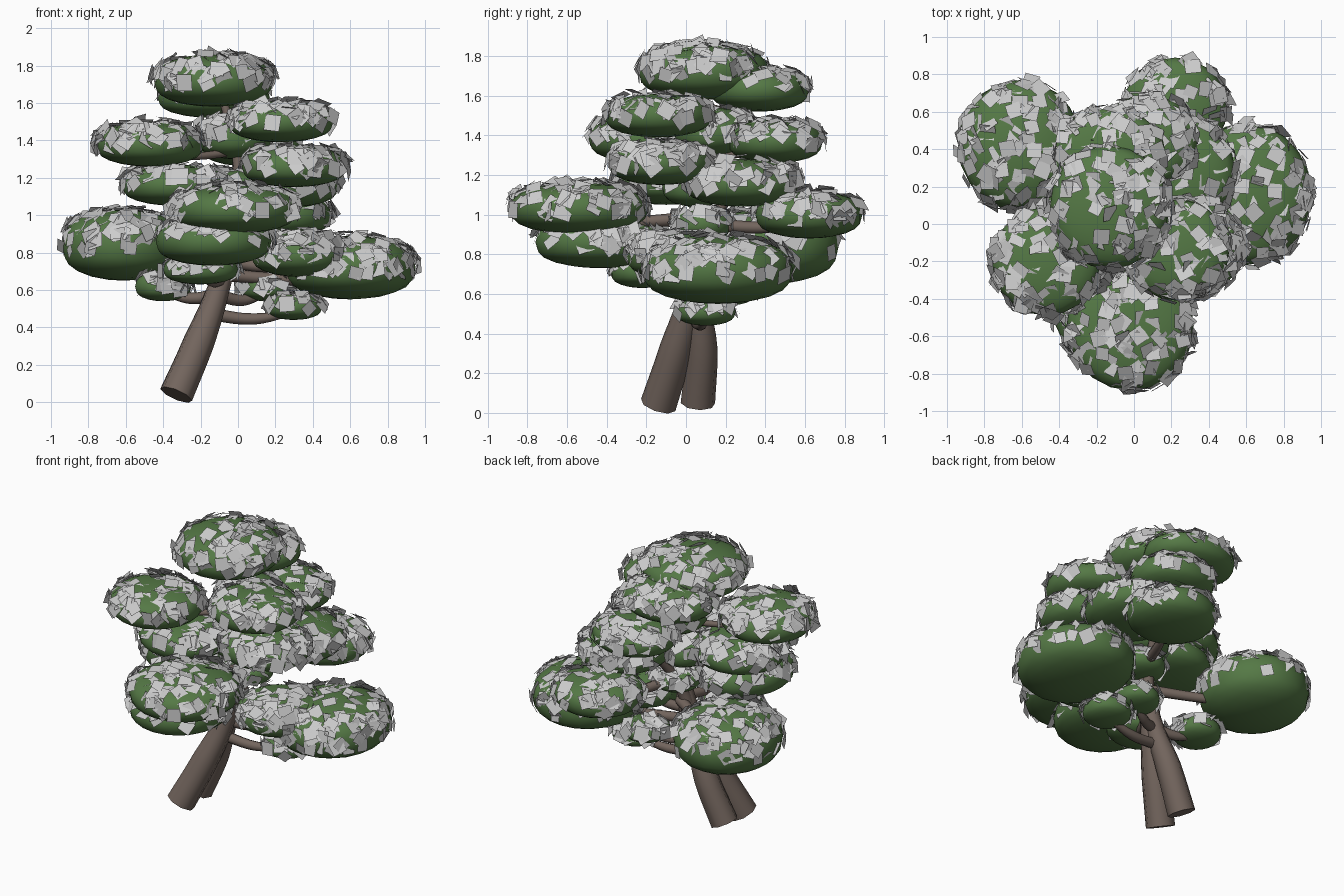
import bpy, bmesh, math, random
from mathutils import Vector, Matrix

if "Cube" in bpy.data.objects:
    bpy.data.objects.remove(bpy.data.objects["Cube"])
random.seed(4)

def material(name, col):
    m = bpy.data.materials.new(name)
    m.diffuse_color = (*col, 1)
    m.use_nodes = True
    m.node_tree.nodes["Principled BSDF"].inputs["Base Color"].default_value = m.diffuse_color
    return m

BARK = material("bark", (0.17, 0.13, 0.11))
GREEN = material("foliage_green", (0.09, 0.19, 0.06))

def finish(bm, name, mat=None, smooth=True):
    me = bpy.data.meshes.new(name)
    bm.to_mesh(me)
    bm.free()
    for p in me.polygons:
        p.use_smooth = smooth
    if mat:
        me.materials.append(mat)
    ob = bpy.data.objects.new(name, me)
    bpy.context.collection.objects.link(ob)
    return ob

def limb(name, pts):
    """Tapered tube through (x, y, z, radius) points."""
    cu = bpy.data.curves.new(name, 'CURVE')
    cu.dimensions = '3D'
    cu.bevel_depth = 1
    cu.bevel_resolution = 2
    cu.use_fill_caps = True
    sp = cu.splines.new('BEZIER')
    sp.resolution_u = 5
    sp.bezier_points.add(len(pts) - 1)
    for b, (x, y, z, r) in zip(sp.bezier_points, pts):
        b.co = (x, y, z)
        b.radius = r
        b.handle_left_type = b.handle_right_type = 'AUTO'
    cu.materials.append(BARK)
    ob = bpy.data.objects.new(name, cu)
    bpy.context.collection.objects.link(ob)

# foliage pads: centre x, y, z, radii x, y, z (last three fill the crown centre)
PADS = [
    (-0.13, 0.09, 1.72, 0.32, 0.33, 0.14),
    (-0.13, 0.37, 1.63, 0.30, 0.25, 0.11),
    (0.23, -0.14, 1.50, 0.28, 0.27, 0.11),
    (-0.47, -0.20, 1.38, 0.29, 0.29, 0.12),
    (0.07, 0.45, 1.37, 0.27, 0.24, 0.11),
    (0.30, -0.13, 1.26, 0.28, 0.26, 0.11),
    (-0.33, -0.10, 1.16, 0.29, 0.27, 0.11),
    (0.26, 0.28, 1.16, 0.28, 0.29, 0.12),
    (0.22, 0.62, 1.00, 0.28, 0.27, 0.12),
    (-0.02, -0.54, 1.03, 0.34, 0.35, 0.13),
    (-0.13, -0.43, 0.86, 0.31, 0.33, 0.13),
    (-0.61, 0.42, 0.84, 0.33, 0.35, 0.19),
    (0.60, 0.16, 0.72, 0.35, 0.38, 0.17),
    (0.33, -0.03, 0.79, 0.26, 0.27, 0.12),
    (0.30, 0.10, 0.51, 0.15, 0.15, 0.07),
    (-0.40, 0.12, 0.62, 0.15, 0.15, 0.08),
    (0.15, 0.20, 0.61, 0.14, 0.15, 0.07),
    (-0.20, -0.22, 0.71, 0.20, 0.16, 0.08),
    (-0.02, 0.14, 1.42, 0.20, 0.20, 0.12),
    (-0.02, 0.05, 1.14, 0.17, 0.17, 0.10),
    (0.02, 0.08, 0.95, 0.16, 0.15, 0.08),
]
SQUARE = 0.75   # below 1 squares the shoulders into a cushion

def pad(name, x, y, z, rx, ry, rz):
    bm = bmesh.new()
    bmesh.ops.create_icosphere(bm, subdivisions=3, radius=1)
    for v in bm.verts:
        c = v.co
        v.co = (x + c.x * rx, y + c.y * ry,
                z + math.copysign(abs(c.z) ** SQUARE, c.z) * rz)
    finish(bm, name, GREEN)

def leaf_cards(name, x, y, z, rx, ry, rz):
    """Square cards half sunk into the upper part of a pad."""
    bm = bmesh.new()
    for i in range(int(1150 * rx * ry) + 25):
        h = random.uniform(-0.1, 1)
        a = random.uniform(0, math.tau)
        w = math.sqrt(1 - h * h)
        hz = math.copysign(abs(h) ** SQUARE, h)
        d = Vector((w * math.cos(a), w * math.sin(a), hz))
        n = Vector((d.x / rx, d.y / ry, h * 0.9 / rz)).normalized()
        n = (n + Vector([random.gauss(0, 0.24) for _ in range(3)])).normalized()
        co = Vector((x + d.x * rx, y + d.y * ry, z + d.z * rz)) \
            + n * random.uniform(-0.012, 0.022)
        k = random.uniform(0.033, 0.045)
        m = Matrix.Translation(co) @ n.to_track_quat('Z', 'Y').to_matrix().to_4x4() \
            @ Matrix.Rotation(random.uniform(0, math.tau), 4, 'Z')
        bm.faces.new([bm.verts.new(m @ Vector(p)) for p in
                      ((-k, -k, 0), (k, -k, 0), (k, k, 0), (-k, k, 0))])
    finish(bm, name, smooth=False)

for i, p in enumerate(PADS):
    pad(f"foliage_pad_{i + 1}", *p)
    leaf_cards(f"leaf_cards_{i + 1}", *p)

# twin leaning trunks
limb("front_trunk", [(-0.33, -0.14, 0.04, 0.092), (-0.21, -0.05, 0.32, 0.085),
                     (-0.10, 0.03, 0.62, 0.06), (-0.02, 0.06, 0.95, 0.045),
                     (0.0, 0.08, 1.3, 0.03), (-0.10, 0.10, 1.68, 0.02)])
limb("rear_trunk", [(-0.33, 0.06, 0.05, 0.088), (-0.21, 0.08, 0.32, 0.08),
                    (-0.10, 0.06, 0.62, 0.055), (-0.03, 0.10, 0.9, 0.035),
                    (0.05, 0.30, 1.2, 0.02)])

# branches running from the trunk into each outer pad
for i, (x, y, z, rx, ry, rz) in enumerate(PADS[1:-3]):
    zs = min(max(z - 0.04, 0.45), 1.55)
    t = max(0, min(1, (zs - 0.4) / 0.4))
    sx, sy = -0.17 + 0.16 * t, 0.04 + 0.04 * t
    r = 0.034 if z < 1.1 else 0.022
    limb(f"branch_{i + 1}", [(sx, sy, zs, r),
                             (sx + (x - sx) * 0.5, sy + (y - sy) * 0.5, min(zs, z) - 0.025, r * 0.9),
                             (x, y, z - rz * 0.4, r * 0.5)])
